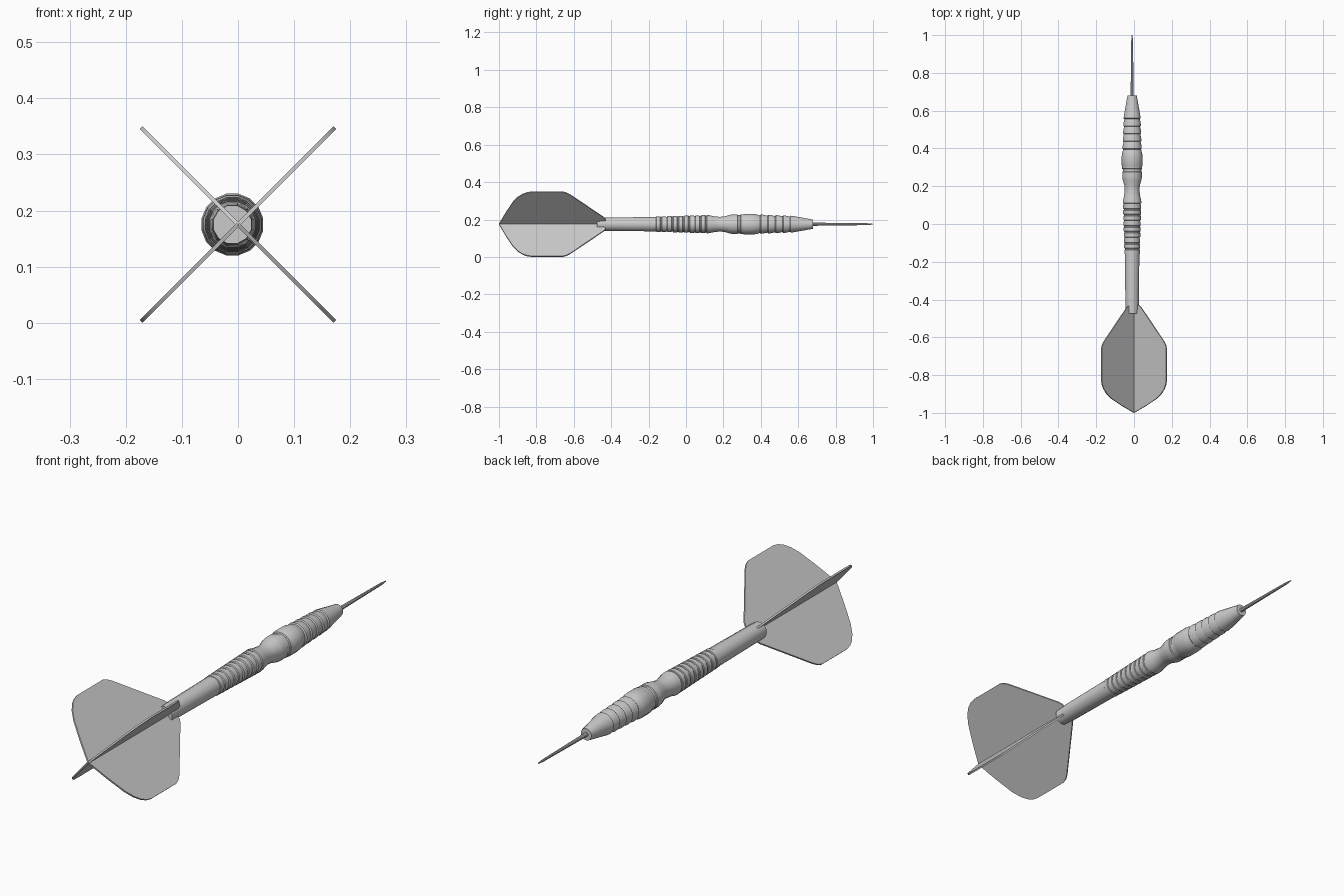
import bpy, bmesh, math
from mathutils import Vector

if "Cube" in bpy.data.objects:
    bpy.data.objects.remove(bpy.data.objects["Cube"])

CX, CZ = -0.01, 0.175   # barrel axis
FZ = 0.175              # flight axis height


def lathe(name, profile, sides, cx=CX):
    """Revolve (y, radius) points around the lengthwise axis, capped at both ends."""
    bm = bmesh.new()
    rings = []
    for y, r in profile:
        ring = []
        for i in range(sides):
            a = 2 * math.pi * (i + 0.5) / sides
            ring.append(bm.verts.new((cx + r * math.cos(a), y, CZ + r * math.sin(a))))
        rings.append(ring)
    for a, b in zip(rings, rings[1:]):
        for i in range(sides):
            j = (i + 1) % sides
            bm.faces.new((a[i], a[j], b[j], b[i]))
    bm.faces.new(rings[0])
    bm.faces.new(rings[-1])
    return finish(name, bm)


def finish(name, bm):
    bmesh.ops.recalc_face_normals(bm, faces=bm.faces)
    me = bpy.data.meshes.new(name)
    bm.to_mesh(me)
    bm.free()
    ob = bpy.data.objects.new(name, me)
    bpy.context.collection.objects.link(ob)
    bpy.ops.object.select_all(action='DESELECT')
    ob.select_set(True)
    bpy.context.view_layer.objects.active = ob
    bpy.ops.object.shade_smooth_by_angle(angle=math.radians(30))
    return ob


# Shaft: plain stem holding the flights
lathe("shaft", [(-0.475, 0.035), (-0.44, 0.0365), (-0.15, 0.040)], 12)

# Barrel: fine grip grooves, waist, bulge, stepped rings, nose cone
barrel = [(-0.16, 0.040)]
n = 9
for k in range(n):
    y = -0.16 + k * 0.03
    r = 0.042 + 0.007 * k / (n - 1)
    barrel += [(y + 0.002, r), (y + 0.022, r), (y + 0.024, r - 0.003), (y + 0.029, r - 0.003)]
barrel += [(0.112, 0.050), (0.125, 0.049), (0.15, 0.043), (0.18, 0.040), (0.205, 0.042),
           (0.235, 0.051), (0.25, 0.053), (0.275, 0.053), (0.278, 0.050), (0.29, 0.050),
           (0.293, 0.054), (0.306, 0.054), (0.31, 0.056), (0.36, 0.056), (0.375, 0.054),
           (0.395, 0.048)]
for k in range(4):
    y = 0.40 + k * 0.04
    r = 0.052 - 0.0015 * k
    barrel += [(y, r), (y + 0.008, r), (y + 0.036, r - 0.006)]
barrel += [(0.56, 0.046), (0.575, 0.044), (0.68, 0.025)]
lathe("barrel", barrel, 16)

# Steel point
lathe("point", [(0.67, 0.009), (0.72, 0.008), (0.97, 0.005), (1.0, 0.002)], 10)

# Flights: four rounded fins in a cross, outline as (y, sideways offset)
outline = [(-1.0, 0.0), (-0.96, 0.067), (-0.925, 0.119), (-0.90, 0.144), (-0.875, 0.160),
           (-0.85, 0.169), (-0.825, 0.1725), (-0.66, 0.1725), (-0.64, 0.168), (-0.62, 0.158),
           (-0.44, 0.037), (-0.43, 0.026), (-0.43, 0.0)]
HALF = 0.0035
for k in range(4):
    a = math.radians(45 + 90 * k)
    out = Vector((math.cos(a), 0, math.sin(a)))
    side = Vector((-math.sin(a), 0, math.cos(a)))
    bm = bmesh.new()
    faces = []
    for s in (-HALF, HALF):
        vs = [bm.verts.new(Vector((0, y, FZ)) + out * d * math.sqrt(2) + side * s)
              for y, d in outline]
        bm.faces.new(vs)
        faces.append(vs)
    for i in range(len(outline)):
        j = (i + 1) % len(outline)
        bm.faces.new((faces[0][i], faces[0][j], faces[1][j], faces[1][i]))
    finish("flight_%d" % (k + 1), bm)
